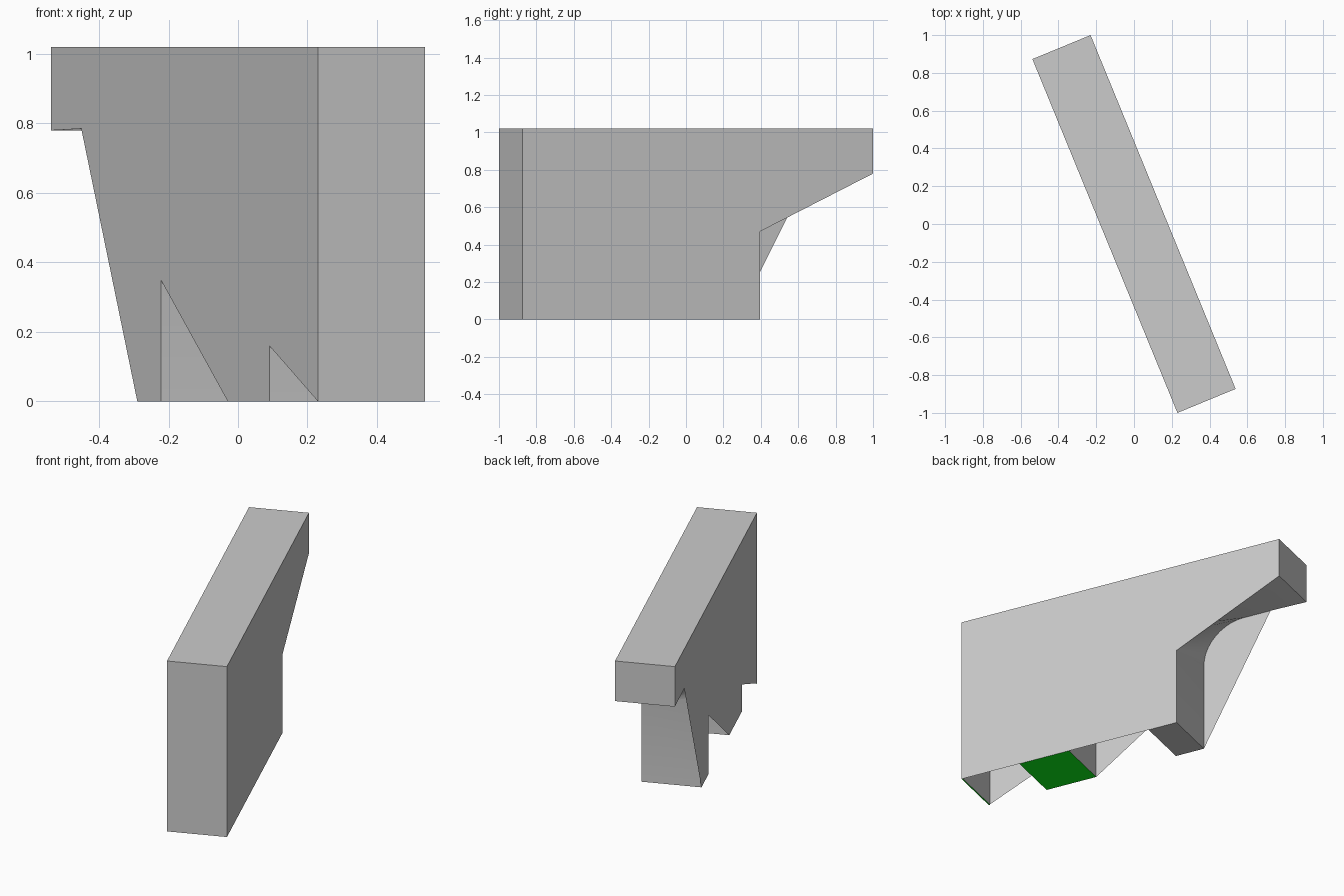
import bpy
from math import sin, cos, acos, pi
from mathutils import Vector

if "Cube" in bpy.data.objects:
    bpy.data.objects.remove(bpy.data.objects["Cube"])

# Footprint edges: t runs 0..1 from the front end to the back end
LEFT = (Vector((0.23, -1.0, 0)), Vector((-0.538, 0.873, 0)))
RIGHT = (Vector((0.538, -0.873, 0)), Vector((-0.23, 1.0, 0)))
TOP, TIP = 1.02, 0.78
RT, RZ = 0.1255, 0.245   # arch radius along the wall and in height


def point(edge, t, z):
    p = edge[0].lerp(edge[1], t)
    return (p.x, p.y, z)


def make(name, verts, faces, mat=None, smooth=False):
    me = bpy.data.meshes.new(name)
    me.from_pydata(verts, [], faces)
    me.update()
    ob = bpy.data.objects.new(name, me)
    bpy.context.collection.objects.link(ob)
    if mat:
        me.materials.append(mat)
    if smooth:
        bpy.ops.object.select_all(action='DESELECT')
        ob.select_set(True)
        bpy.context.view_layer.objects.active = ob
        bpy.ops.object.shade_smooth_by_angle()
    return ob


def ribbon(name, left, right=None, **kw):
    """Strip across the wall thickness between two (t, z) paths."""
    right = right or left
    n = len(left)
    verts = [point(LEFT, *p) for p in left] + [point(RIGHT, *p) for p in right]
    make(name, verts, [(i, i + 1, n + i + 1, n + i) for i in range(n - 1)], **kw)


def panel(name, edge, outline):
    make(name, [point(edge, *p) for p in outline], [tuple(range(len(outline)))])


def arc(center, spring, a0, a1, n=14):
    return [(center + RT * cos(a0 + (a1 - a0) * i / n),
             spring + RZ * sin(a0 + (a1 - a0) * i / n)) for i in range(n + 1)]


green = bpy.data.materials.new("green")
green.diffuse_color = (0.004, 0.95, 0.01, 1)
green.use_nodes = True
green.node_tree.nodes["Principled BSDF"].inputs["Base Color"].default_value = green.diffuse_color

# Top and both end walls
ribbon("top_and_front_end", [(1, TOP), (0, TOP), (0, 0)])
ribbon("back_end", [(1, TIP), (1, TOP)])

# Side panels: the left one spans the arches with straight diagonals
left = [(1, TOP), (0, TOP), (0, 0), (0.182, 0.16), (0.182, 0), (0.338, 0),
        (0.589, 0.35), (0.589, 0), (0.677, 0), (0.887, 0.785), (1, TIP)]
panel("left_side", LEFT, left[::-1])
panel("right_side", RIGHT, [(1, TOP), (0, TOP), (0, 0), (0.677, 0),
                            (0.677, 0.47), (1, TIP)])

# Arched openings under the wall
c = 0.182 - RT
a = acos((0.004 - c) / RT)
ribbon("front_arch", [(0.004, 0)] + arc(c, 0.16, a, 0) + [(0.182, 0)], smooth=True)
ribbon("middle_arch", [(0.338, 0)] + arc(0.4635, 0.35, pi, 0) + [(0.589, 0)], smooth=True)

# Overhang: quarter arch on the left side, straight slope on the right
curve = arc(0.677 + RT, 0.54, pi, pi / 2, 10) + [(0.887, 0.785), (1, TIP)]
slope = [(0.677 + 0.323 * f, 0.47 + (TIP - 0.47) * f)
         for f in [max(0, (t - 0.677) / 0.323) for t, z in curve]]
ribbon("overhang", [(0.677, 0)] + curve, [(0.677, 0)] + slope, smooth=True)

# Feet
ribbon("front_foot", [(0, 0), (0.004, 0)], mat=green)
ribbon("middle_foot", [(0.182, 0), (0.338, 0)], mat=green)
ribbon("back_foot", [(0.589, 0), (0.677, 0)])
